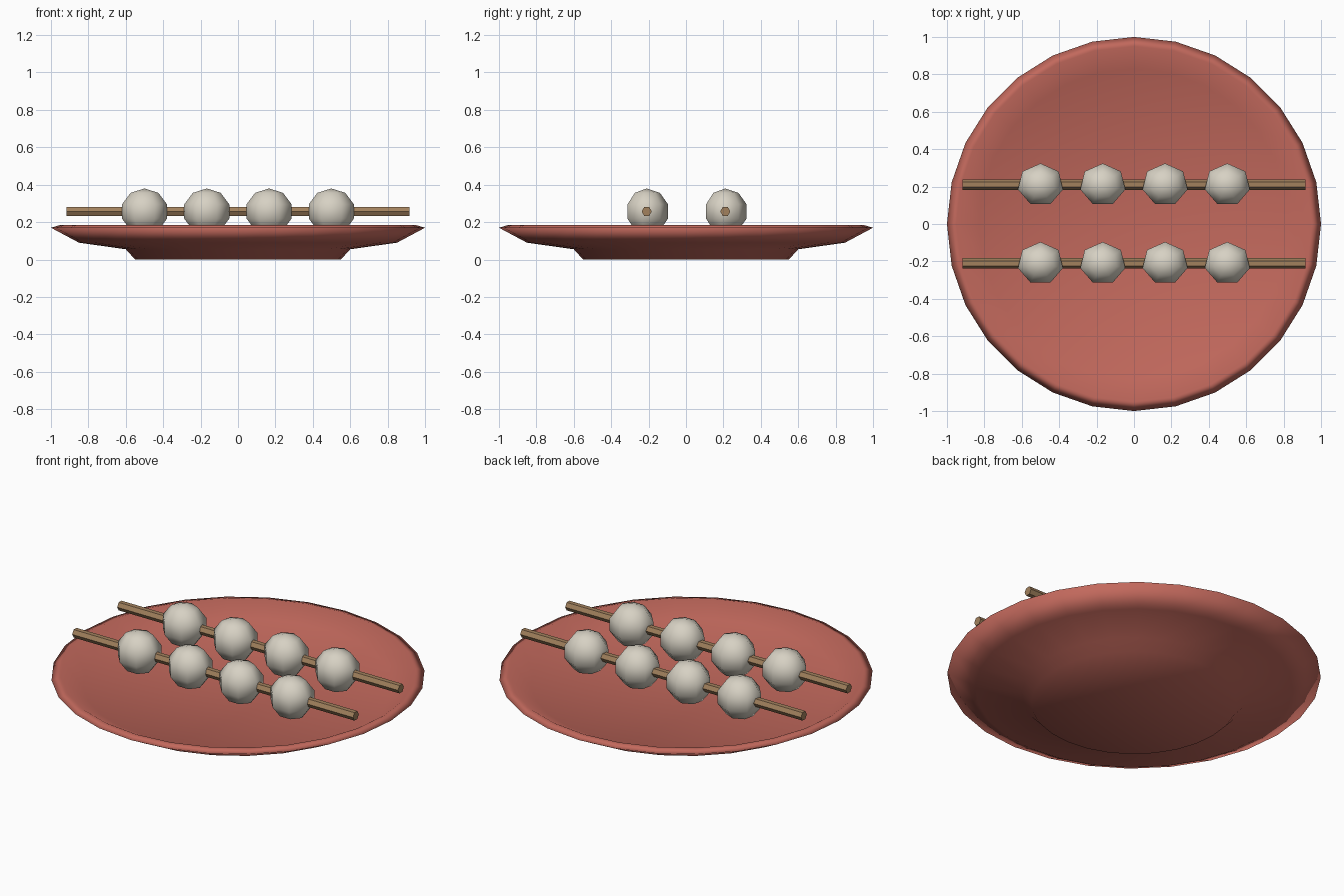
import bpy, bmesh, math
from mathutils import Matrix

cube = bpy.data.objects.get("Cube")
if cube:
    bpy.data.objects.remove(cube, do_unlink=True)


def material(name, colour):
    mat = bpy.data.materials.new(name)
    mat.use_nodes = True
    mat.diffuse_color = (*colour, 1)
    mat.node_tree.nodes["Principled BSDF"].inputs["Base Color"].default_value = (*colour, 1)
    return mat


clay = material("red clay", (0.54, 0.14, 0.108))
dough = material("pale dough", (0.68, 0.64, 0.55))
wood = material("brown wood", (0.36, 0.22, 0.11))


def add_object(name, bm, mat, smooth):
    bmesh.ops.recalc_face_normals(bm, faces=bm.faces[:])
    for face in bm.faces:
        face.smooth = smooth
    mesh = bpy.data.meshes.new(name)
    bm.to_mesh(mesh)
    bm.free()
    mesh.materials.append(mat)
    obj = bpy.data.objects.new(name, mesh)
    bpy.context.collection.objects.link(obj)
    return obj


# Plate: closed radius/height profile turned around the vertical axis
profile = [(0, 0), (0.55, 0), (0.6, 0.055), (0.85, 0.09), (1, 0.17),
           (0.95, 0.185), (0.83, 0.12), (0, 0.105)]
bm = bmesh.new()
verts = [bm.verts.new((0, r, z)) for r, z in profile]
edges = [bm.edges.new(pair) for pair in zip(verts, verts[1:])]
bmesh.ops.spin(bm, geom=verts + edges, cent=(0, 0, 0), axis=(0, 0, 1),
               angle=math.tau, steps=28)
bmesh.ops.remove_doubles(bm, verts=bm.verts[:], dist=0.0005)
add_object("plate", bm, clay, True)

# Skewers: a hexagonal stick with four dumplings each
HEIGHT = 0.257
for side, y in (("front", -0.21), ("back", 0.21)):
    bm = bmesh.new()
    bmesh.ops.create_cone(bm, cap_ends=True, segments=6, radius1=0.027,
                          radius2=0.027, depth=1.835,
                          matrix=Matrix.Translation((0, y, HEIGHT))
                          @ Matrix.Rotation(math.pi / 2, 4, "Y"))
    add_object(side + "_stick", bm, wood, False)

    for i in range(4):
        bm = bmesh.new()
        bmesh.ops.create_uvsphere(bm, u_segments=7, v_segments=5, radius=1)
        # Turn one corner of the seven-sided outline towards the back
        corner = max((v.co for v in bm.verts), key=lambda c: c.xy.length)
        turn = math.pi / 2 - math.atan2(corner.y, corner.x)
        bm.transform(Matrix.Rotation(turn, 4, "Z"))
        ball = add_object(f"{side}_dumpling_{i + 1}", bm, dough, True)
        ball.location = (-0.5 + i * 0.333, y, HEIGHT)
        ball.scale = (0.13, 0.12, 0.123)
